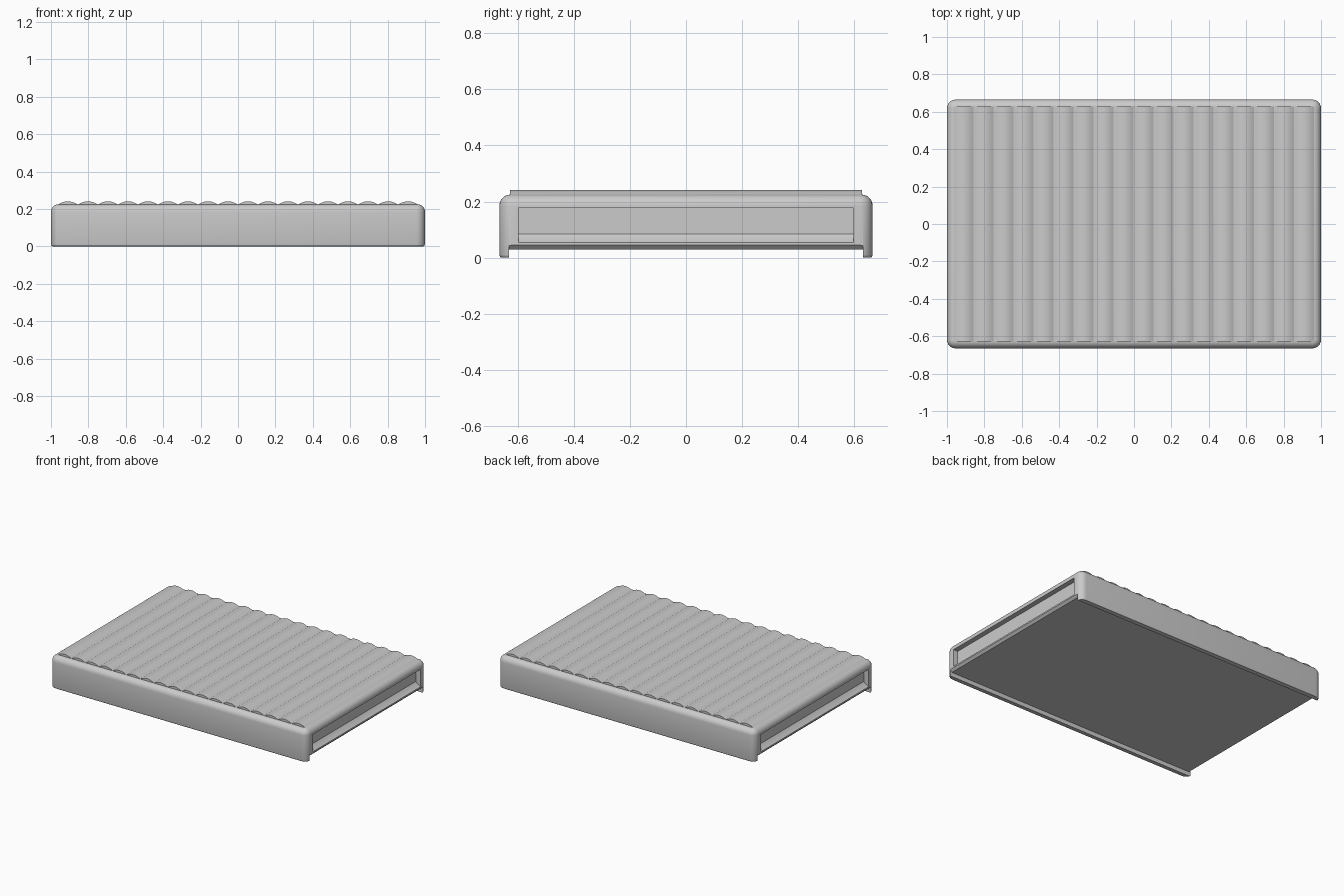
import bpy, bmesh, math

if "Cube" in bpy.data.objects:
    bpy.data.objects.remove(bpy.data.objects["Cube"])

HX, HY = 1.0, 0.665


def make_object(name, bm):
    bmesh.ops.recalc_face_normals(bm, faces=bm.faces)
    mesh = bpy.data.meshes.new(name)
    bm.to_mesh(mesh)
    bm.free()
    ob = bpy.data.objects.new(name, mesh)
    bpy.context.collection.objects.link(ob)
    return ob


def prism(name, profile, half_y):
    """Closed x-z profile extruded along y."""
    bm = bmesh.new()
    a, b = [[bm.verts.new((x, y, z)) for x, z in profile] for y in (-half_y, half_y)]
    n = len(profile)
    bm.faces.new(a)
    bm.faces.new(b[::-1])
    for i in range(n):
        j = (i + 1) % n
        bm.faces.new((a[i], a[j], b[j], b[i]))
    return make_object(name, bm)


def activate(ob):
    bpy.ops.object.select_all(action='DESELECT')
    ob.select_set(True)
    bpy.context.view_layer.objects.active = ob


def ring(bm, inset, z, r=0.046, seg=6):
    verts = []
    for q, (sx, sy) in enumerate(((1, 1), (-1, 1), (-1, -1), (1, -1))):
        for i in range(seg + 1):
            t = math.pi / 2 * (q + i / seg)
            verts.append(bm.verts.new((sx * (HX - r) + (r - inset) * math.cos(t),
                                       sy * (HY - r) + (r - inset) * math.sin(t), z)))
    return verts


# Rounded body: stacked rounded rectangles
bm = bmesh.new()
layers = []
for i in range(4):
    t = math.pi / 2 * i / 3
    layers.append((0.01 * (1 - math.sin(t)), 0.01 * (1 - math.cos(t))))
for i in range(7):
    t = math.pi / 2 * i / 6
    layers.append((0.04 * (1 - math.cos(t)), 0.185 + 0.04 * math.sin(t)))
rings = [ring(bm, *l) for l in layers]
for a, b in zip(rings, rings[1:]):
    for i in range(len(a)):
        j = (i + 1) % len(a)
        bm.faces.new((a[i], a[j], b[j], b[i]))
bm.faces.new(rings[0][::-1])
bm.faces.new(rings[-1])
body = make_object("body", bm)

# Cutters: channel between the two bottom rails, and a grip recess in each end
cutters = [prism("channel_cutter", [(-1.1, -0.1), (1.1, -0.1), (1.1, 0.145), (0.985, 0.03),
                                    (-0.985, 0.03), (-1.1, 0.145)], 0.63)]
for s in (-1, 1):
    cutters.append(prism("recess_cutter", [(s * x, z) for x, z in (
        (1.05, 0.177), (0.965, 0.177), (0.965, 0.085), (0.972, 0.075), (1.05, 0.019))], 0.597))
activate(body)
for c in cutters:
    mod = body.modifiers.new("cut", 'BOOLEAN')
    mod.operation = 'DIFFERENCE'
    mod.solver = 'EXACT'
    mod.object = c
    bpy.ops.object.modifier_apply(modifier=mod.name)
for c in cutters:
    bpy.data.objects.remove(c)
bpy.ops.object.shade_smooth_by_angle(angle=math.radians(30))

# Row of shallow domed ribs across the top
COUNT, SEG, STEP = 18, 10, 0.107
profile = [(-COUNT * STEP / 2, 0.215)]
for k in range(COUNT):
    x0 = (k - COUNT / 2) * STEP
    for i in range(SEG + (k == COUNT - 1)):
        u = i / SEG
        profile.append((x0 + u * STEP, 0.224 + 0.017 * (1 - (2 * u - 1) ** 2)))
profile.append((COUNT * STEP / 2, 0.215))
ribs = prism("top_ribs", profile, 0.627)
activate(ribs)
bpy.ops.object.shade_smooth_by_angle(angle=math.radians(25))
